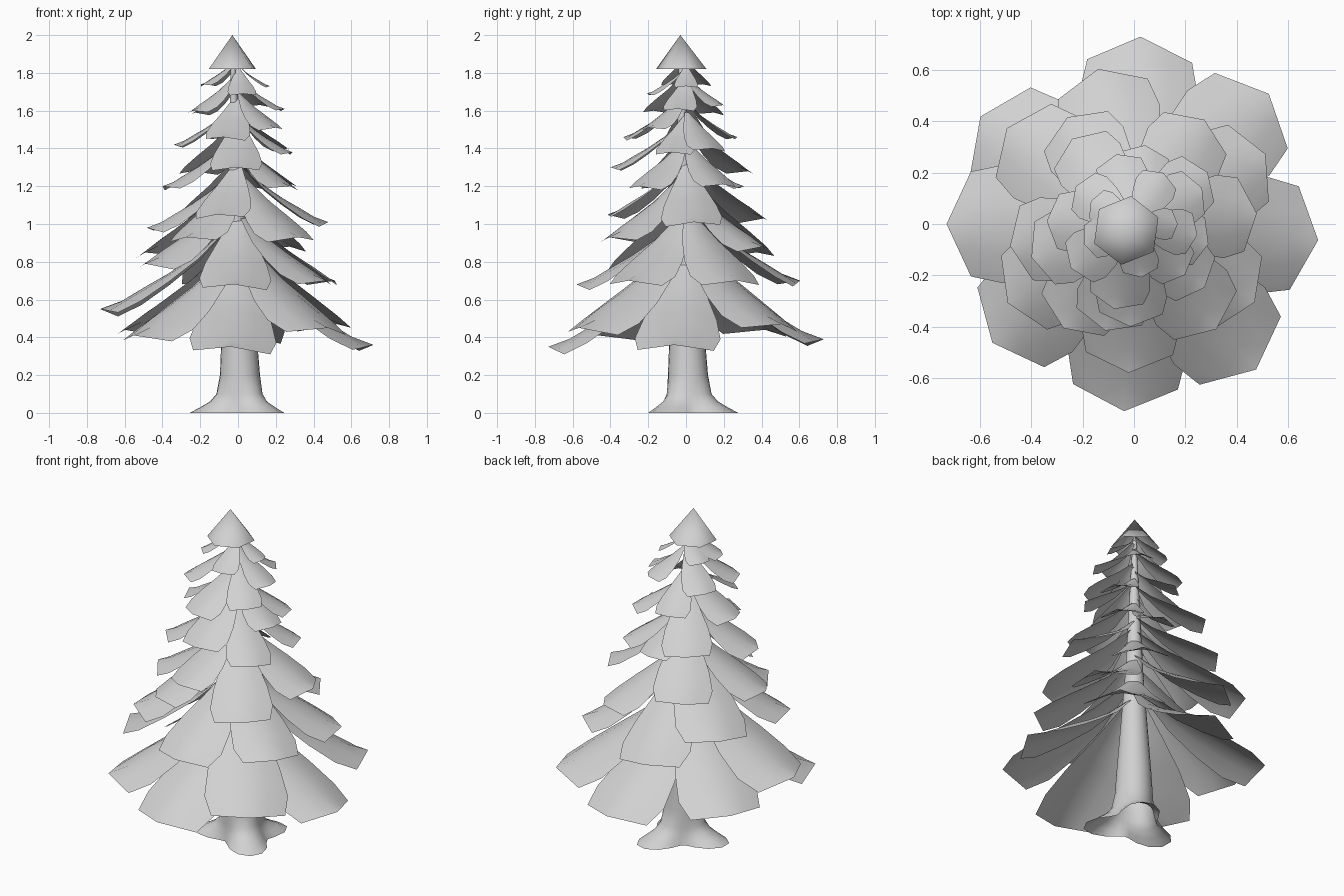
import bpy, bmesh, math, random
from math import radians, sin, cos, pi
from mathutils import Vector

random.seed(4)
if "Cube" in bpy.data.objects:
    bpy.data.objects.remove(bpy.data.objects["Cube"])

# One plain grey for the whole tree
grey = bpy.data.materials.new("light_grey")
grey.use_nodes = True
colour = (0.64, 0.64, 0.64, 1)
grey.diffuse_color = colour
shader = next(n for n in grey.node_tree.nodes if n.type == "BSDF_PRINCIPLED")
shader.inputs["Base Color"].default_value = colour


def finish(bm, name):
    """Turn a bmesh into a smooth shaded object."""
    mesh = bpy.data.meshes.new(name)
    bm.to_mesh(mesh)
    bm.free()
    mesh.materials.append(grey)
    obj = bpy.data.objects.new(name, mesh)
    bpy.context.collection.objects.link(obj)
    bpy.ops.object.select_all(action="DESELECT")
    obj.select_set(True)
    bpy.context.view_layer.objects.active = obj
    bpy.ops.object.shade_smooth_by_angle(angle=radians(65))


def trunk_axis(z):
    """The trunk leans slightly from root to crown."""
    return Vector((0.015 - 0.0225 * z, 0.015 - 0.0225 * z, z))


# Trunk: an open tapered tube, with three root lobes at the ground
def build_trunk():
    bm = bmesh.new()
    sides = 24
    lobes = [radians(d) for d in (65, 190, 318)]
    rings = []
    for z, radius, flare in [(0, 0.11, 0.17), (0.03, 0.11, 0.11), (0.06, 0.11, 0.055),
                             (0.1, 0.11, 0.018), (0.2, 0.106, 0), (0.35, 0.097, 0),
                             (1, 0.05, 0), (1.88, 0.01, 0)]:
        ring = []
        for i in range(sides):
            a = 2 * pi * i / sides
            r = radius + flare * sum(max(0, cos(a - lobe)) ** 4 for lobe in lobes)
            ring.append(bm.verts.new(trunk_axis(z) + Vector((r * cos(a), r * sin(a), 0))))
        rings.append(ring)
    for low, high in zip(rings, rings[1:]):
        for i in range(sides):
            j = (i + 1) % sides
            bm.faces.new((low[i], low[j], high[j], high[i]))
    finish(bm, "trunk")


# Bough: an arched sheet, narrow at the trunk, with a blunt three-cornered end
# Each station: distance, half width, rise of the ridge, drop of the edge
STATIONS = [(0.03, 0.04, 0.64, 0.01), (0.28, 0.18, 0.41, 0.05), (0.5, 0.27, 0.26, 0.075),
            (0.7, 0.315, 0.145, 0.1), (0.87, 0.28, 0.06, 0.1)]


def add_bough(bm, angle, reach, height):
    a = radians(angle)
    out, side = Vector((cos(a), sin(a), 0)), Vector((-sin(a), cos(a), 0))
    roll = random.uniform(-0.06, 0.06)
    wide = 1 + 0.3 * (0.73 - reach)  # short boughs are broader

    def point(d, w, z):
        return bm.verts.new((out * d + side * w * wide) * reach
                            + Vector((0, 0, height + (z + roll * w) * reach)))

    rows = [[point(d, w * s, rise - drop * s * s) for s in (-1, -0.5, 0, 0.5, 1)]
            for d, w, rise, drop in STATIONS]
    for near, far in zip(rows, rows[1:]):
        for i in range(4):
            bm.faces.new((near[i], far[i], far[i + 1], near[i + 1]))
    # Tip, with the two end edges running straight to the corners
    tip = point(1, 0, 0)
    last = rows[-1]
    for s, corner in ((1, 0), (3, 4)):
        last[s].co = (tip.co + last[corner].co) / 2
    last[2].co -= out * reach * 0.03
    bm.faces.new((last[2], last[1], tip))
    bm.faces.new((last[2], tip, last[3]))


# Crown tiers from the bottom up: direction, reach and tip height of each bough
TIERS = {
    "lowest_boughs": [(88, .73, .39), (44, .73, .47), (-5, .72, .36), (-50, .74, .45),
                      (267, .73, .35), (220, .72, .41), (180, .73, .55), (145, .73, .44)],
    "lower_boughs": [(103, .62, .7), (143, .62, .85), (28, .58, .7), (-33, .56, .7),
                     (268, .58, .68), (212, .58, .79)],
    "low_middle_boughs": [(122, .49, 1.03), (56, .49, .88), (5, .48, 1.01), (308, .52, .93),
                          (236, .49, .93), (190, .49, .98)],
    "middle_boughs": [(35, .35, 1.21), (82, .31, 1.2), (126, .41, 1.28), (198, .42, 1.2),
                      (255, .43, 1.05), (318, .37, 1.2)],
    "high_middle_boughs": [(268, .4, 1.3), (178, .34, 1.42), (104, .28, 1.46),
                           (28, .3, 1.4), (345, .3, 1.38)],
    "upper_boughs": [(257, .34, 1.46), (215, .3, 1.6), (147, .27, 1.59), (60, .23, 1.63),
                     (350, .25, 1.61), (315, .28, 1.51)],
    "highest_boughs": [(278, .21, 1.69), (202, .21, 1.74), (152, .19, 1.74), (0, .17, 1.73)],
}


# Cap: an open six-sided cone
def build_cap():
    bm = bmesh.new()
    apex = bm.verts.new((-0.03, -0.03, 2))
    rim = []
    for i in range(6):
        a = radians(82 + 60 * i)
        rim.append(bm.verts.new((-0.03 + 0.135 * cos(a), -0.025 + 0.135 * sin(a), 1.82)))
    for i in range(6):
        bm.faces.new((apex, rim[i], rim[(i + 1) % 6]))
    finish(bm, "crown_cap")


build_trunk()
for tier_name, boughs in TIERS.items():
    tier = bmesh.new()
    for bough in boughs:
        add_bough(tier, *bough)
    finish(tier, tier_name)
build_cap()
